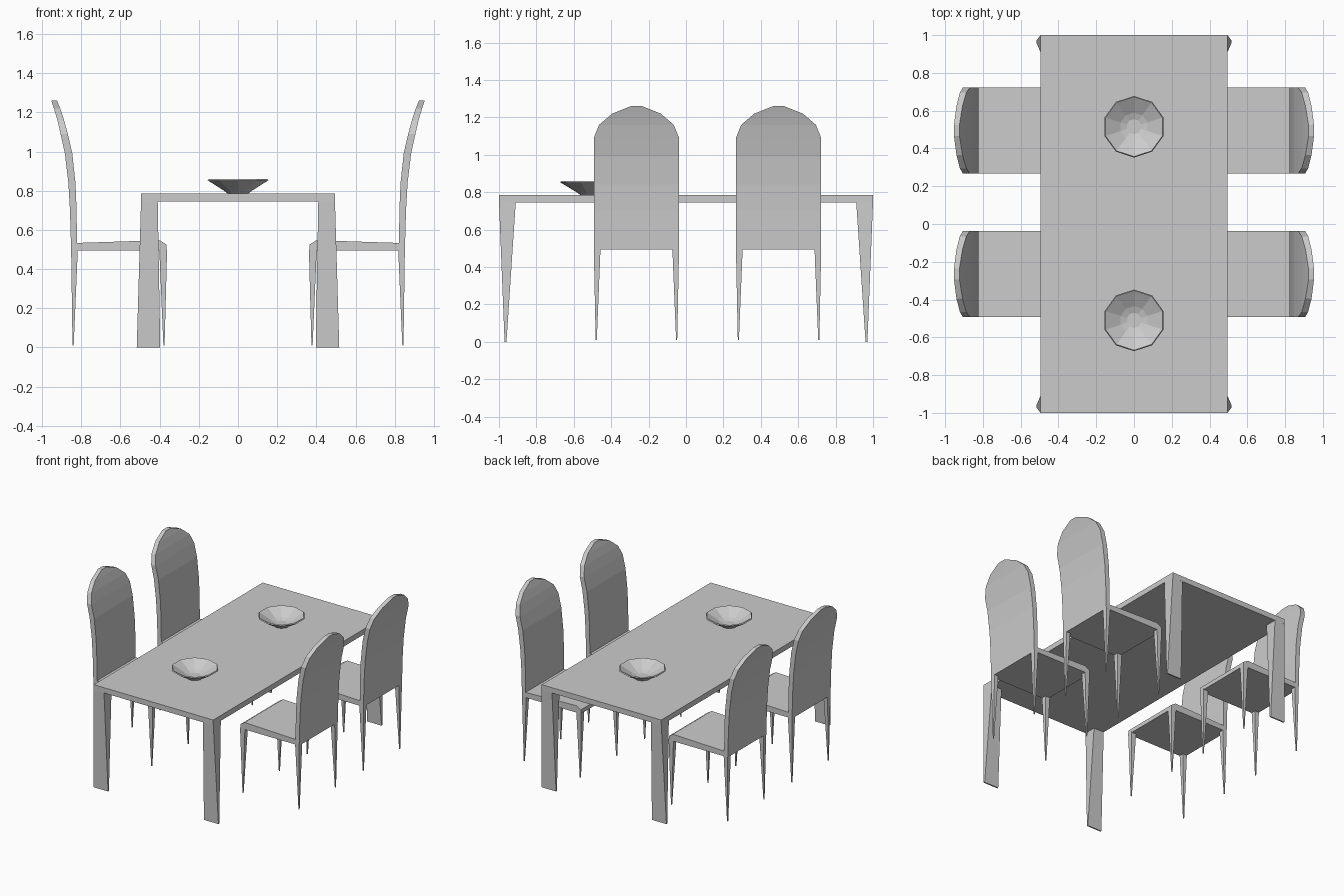
import bpy, bmesh, math

if "Cube" in bpy.data.objects:
    bpy.data.objects.remove(bpy.data.objects["Cube"])


def make(name, rings, cap=True, loc=(0, 0, 0), flip=1):
    """Skin a stack of closed rings; flip=-1 mirrors the part across x."""
    bm = bmesh.new()
    rows = [[bm.verts.new((flip * x, y, z)) for x, y, z in ring] for ring in rings]
    n = len(rows[0])
    for a, b in zip(rows, rows[1:]):
        for i in range(n):
            j = (i + 1) % n
            bm.faces.new((a[i], a[j], b[j], b[i]))
    if cap:
        bm.faces.new(rows[0])
        bm.faces.new(rows[-1])
    bmesh.ops.recalc_face_normals(bm, faces=bm.faces)
    mesh = bpy.data.meshes.new(name)
    bm.to_mesh(mesh)
    bm.free()
    ob = bpy.data.objects.new(name, mesh)
    ob.location = loc
    bpy.context.collection.objects.link(ob)
    return ob


def rect(x0, x1, y0, y1, z):
    return [(x0, y0, z), (x1, y0, z), (x1, y1, z), (x0, y1, z)]


def circle(r, z, n=10):
    return [(r * math.cos(math.tau * (i + .5) / n),
             r * math.sin(math.tau * (i + .5) / n), z) for i in range(n)]


# Table top and four blade legs, thin in y and flared in x at the floor
make("table_top", [rect(-.495, .495, -1, 1, .745), rect(-.495, .495, -1, 1, .785)])
for sx in (-1, 1):
    for sy in (-1, 1):
        make("table_leg", [rect(.397, .517, sy * .96, sy * .97, 0),
                           rect(.41, .495, sy * .91, sy * 1.0, .75)], flip=sx)


def chair(cy, s):
    loc, w = (0, cy, 0), .228
    # Seat with a rounded front edge
    profile = [(.365, .495), (.365, .525), (.40, .547), (.83, .533), (.83, .495)]
    make("chair_seat", [[(x, y, z) for x, z in profile] for y in (-w, w)], loc=loc, flip=s)
    # Curved back with an arched top: inner x, outer x, half width, height
    back = [(.822, .852, w, .495), (.824, .858, w, .70), (.830, .866, w, .84),
            (.846, .884, w, .99), (.869, .906, w, 1.09), (.888, .922, .20, 1.16),
            (.908, .940, .13, 1.22), (.924, .953, .03, 1.26)]
    make("chair_back", [rect(a, b, -h, h, z) for a, b, h, z in back], loc=loc, flip=s)
    # Pointed legs
    for x0, x1, tip in ((.362, .402, .378), (.818, .852, .842)):
        for sy in (-1, 1):
            make("chair_leg", [rect(tip - .003, tip + .003, sy * .212, sy * .218, .01),
                               rect(x0, x1, sy * .192, sy * w, .50)], loc=loc, flip=s)


for side in (-1, 1):
    for cy in (-.265, .495):
        chair(cy, side)

# Faceted bowls with thin walls
for cy in (-.51, .515):
    make("bowl", [circle(.055, .785), circle(.075, .80), circle(.163, .853), circle(.158, .86),
                  circle(.075, .812), circle(.04, .80)], loc=(0, cy, 0))
